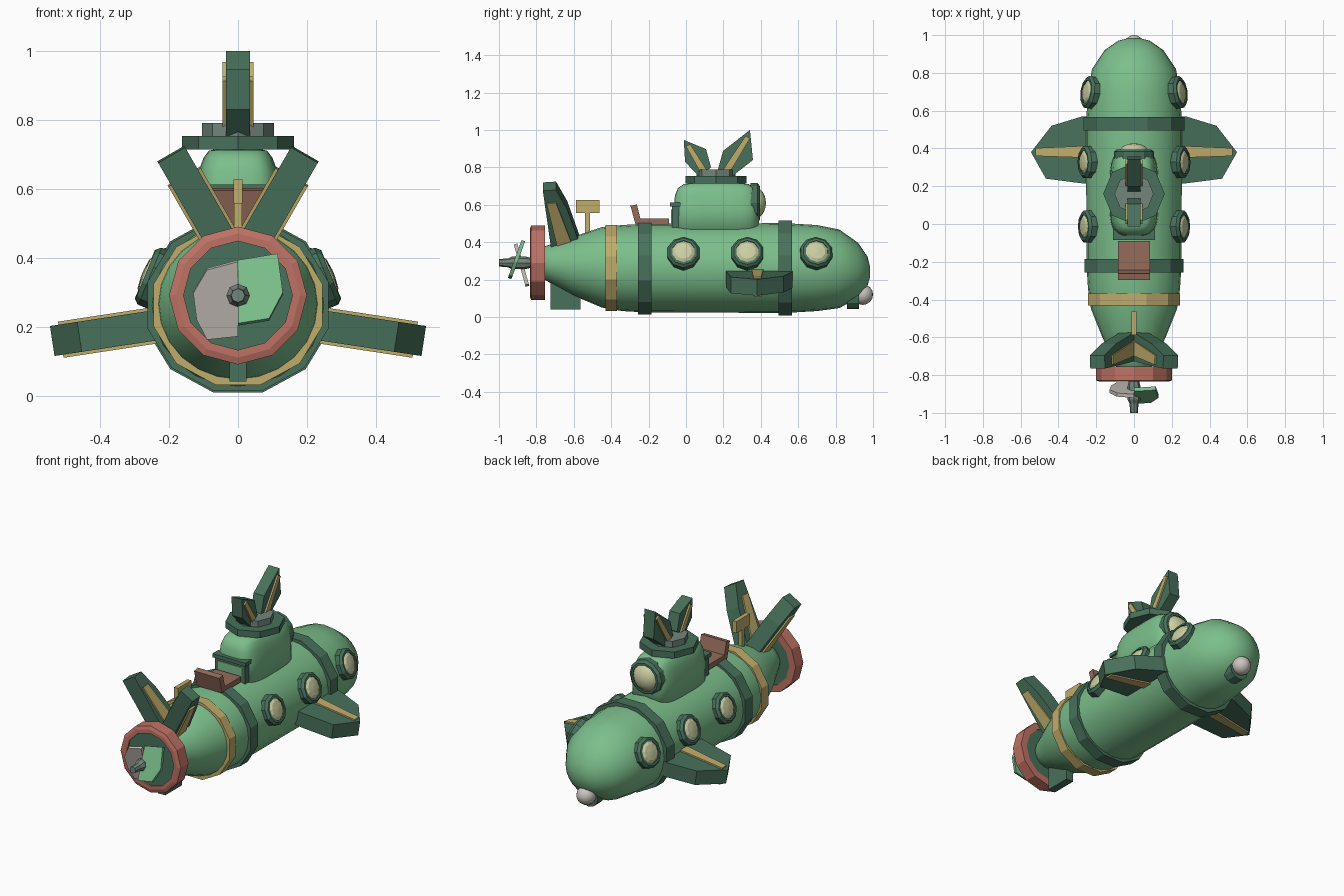
import bpy, bmesh, math
from mathutils import Vector

if "Cube" in bpy.data.objects:
    bpy.data.objects.remove(bpy.data.objects["Cube"])


def material(name, *rgb):
    m = bpy.data.materials.new(name)
    m.use_nodes = True
    m.diffuse_color = (*rgb, 1)
    m.node_tree.nodes["Principled BSDF"].inputs["Base Color"].default_value = (*rgb, 1)
    return m


GREEN = material("light green", 0.20, 0.52, 0.26)
DARK = material("dark green", 0.065, 0.165, 0.105)
GOLD = material("gold", 0.53, 0.42, 0.15)
RED = material("faded red", 0.52, 0.17, 0.13)
BROWN = material("brown", 0.30, 0.15, 0.105)
PALE = material("pale glass", 0.60, 0.62, 0.36)
GREY = material("grey green", 0.17, 0.24, 0.20)
WHITE = material("warm white", 0.60, 0.55, 0.52)

X, Y, Z = Vector((1, 0, 0)), Vector((0, 1, 0)), Vector((0, 0, 1))


def finish(name, bm, mat, smooth=False):
    bmesh.ops.recalc_face_normals(bm, faces=bm.faces[:])
    me = bpy.data.meshes.new(name)
    bm.to_mesh(me)
    bm.free()
    me.materials.append(mat)
    for p in me.polygons:
        p.use_smooth = smooth
    ob = bpy.data.objects.new(name, me)
    bpy.context.collection.objects.link(ob)
    return ob


def loft(name, rings, mat, closed=False, smooth=False):
    """Skin a list of point rings; closed joins the last ring to the first."""
    bm = bmesh.new()
    rows = [[bm.verts.new(p) for p in ring] for ring in rings]
    pairs = list(zip(rows, rows[1:]))
    if closed:
        pairs.append((rows[-1], rows[0]))
    for a, b in pairs:
        for i in range(len(a)):
            j = (i + 1) % len(a)
            bm.faces.new((a[i], a[j], b[j], b[i]))
    if not closed:
        bm.faces.new(rows[0])
        bm.faces.new(rows[-1])
    return finish(name, bm, mat, smooth)


def revolve(name, profile, origin, axis, mat, segs=12, turn=0.0, wide=1.0, **kw):
    """Profile of (distance, radius[, rise]) turned about an axis."""
    axis = Vector(axis).normalized()
    up = Z if abs(axis.z) < 0.9 else Y
    v = (up - axis * up.dot(axis)).normalized()
    u = v.cross(axis)
    rings = []
    for d, r, *rise in profile:
        c = Vector(origin) + axis * d + v * (rise[0] if rise else 0)
        angles = [2 * math.pi * (i + turn) / segs for i in range(segs)]
        rings.append([c + u * r * wide * math.sin(t) + v * r * math.cos(t) for t in angles])
    return loft(name, rings, mat, **kw)


def prism(name, pts, thick, origin, a, b, mat):
    """Flat outline in the a, b plane, thickened evenly to both sides."""
    a, b, o = Vector(a).normalized(), Vector(b).normalized(), Vector(origin)
    n = a.cross(b) * thick / 2
    base = [o + a * p + b * q for p, q in pts]
    return loft(name, [[p - n for p in base], [p + n for p in base]], mat)


def box(name, x, y0, y1, z0, z1, mat):
    return prism(name, [(y0, z0), (y1, z0), (y1, z1), (y0, z1)], 2 * x, (0, 0, 0), Y, Z, mat)


# Hull, slightly wider than tall, with a raised tapering tail
revolve("hull", [(-0.80, 0.07, 0.03), (-0.72, 0.105, 0.023), (-0.60, 0.158, 0.01),
                 (-0.45, 0.215, 0.004), (-0.34, 0.23, 0), (-0.22, 0.237, 0), (0.53, 0.24, 0),
                 (0.70, 0.23, 0), (0.82, 0.21, -0.004), (0.92, 0.147, -0.012),
                 (0.97, 0.08, -0.018), (0.985, 0.025, -0.02)],
        (0, 0, 0.262), Y, GREEN, segs=24, wide=1.06, smooth=True)

# Hoops round the hull
for name, y, r, h, mat in (("front_hoop", 0.53, 0.262, 0.036, DARK),
                           ("middle_hoop", -0.22, 0.257, 0.036, DARK),
                           ("gold_hoop", -0.40, 0.239, 0.031, GOLD)):
    revolve(name, [(-h, r), (h, r)], (0, y, 0.262), Y, mat, turn=0.5, wide=1.06)

# Tail ring with its inner plate
revolve("tail_ring", [(-0.835, 0.158), (-0.835, 0.18), (-0.828, 0.2), (-0.755, 0.2), (-0.755, 0.158)],
        (0, 0, 0.29), Y, RED, closed=True)
revolve("tail_plate", [(-0.825, 0.162), (-0.76, 0.162)], (0, 0, 0.29), Y, DARK)

# Propeller: hub and two opposed twisted blades
revolve("propeller_hub", [(-1.0, 0.02), (-0.95, 0.024), (-0.93, 0.034), (-0.86, 0.034), (-0.82, 0.025)],
        (0, 0, 0.29), Y, GREY, segs=8)
prism("green_blade", [(0, -0.105), (0.09, -0.09), (0.13, -0.01), (0.115, 0.11), (0, 0.09)],
      0.02, (0, -0.907, 0.305), X, (0, 0.34, 0.94), GREEN)
prism("white_blade", [(0, -0.11), (-0.09, -0.12), (-0.12, -0.06), (-0.13, 0.02),
                      (-0.09, 0.09), (0, 0.115)],
      0.02, (0, -0.88, 0.28), X, (0, -0.27, 0.96), WHITE)

# Keel fin under the tail
box("keel_fin", 0.024, -0.725, -0.565, 0.04, 0.26, DARK)

for s, side in ((1, "left"), (-1, "right")):
    # Slanted tail fin with gold inlay
    o, d = (0, 0, 0.364), (0.5 * s, 0, 0.866)
    prism(side + "_tail_fin", [(-0.72, 0.02), (-0.755, 0.30), (-0.765, 0.385), (-0.695, 0.39),
                               (-0.635, 0.27), (-0.57, 0.06)], 0.09, o, Y, d, DARK)
    prism(side + "_tail_fin_inlay", [(-0.69, 0.05), (-0.745, 0.31), (-0.695, 0.315), (-0.61, 0.06)],
          0.108, o, Y, d, GOLD)

    # Drooping side fin with gold inlay
    o, d = (0, 0, 0.24), (0.988 * s, 0, -0.15)
    prism(side + "_side_fin", [(0.2, 0.57), (0.27, 0.57), (0.435, 0.52), (0.545, 0.38),
                               (0.465, 0.24), (0.27, 0.215), (0.2, 0.215)], 0.088, o, d, Y, DARK)
    prism(side + "_side_fin_inlay", [(0.22, 0.415), (0.52, 0.402), (0.52, 0.36), (0.22, 0.35)],
          0.106, o, d, Y, GOLD)

    # Portholes tilted up with the hull
    for i, (x, y, yaw) in enumerate(((0.235, -0.013, 0), (0.237, 0.328, 0), (0.222, 0.695, 0.14))):
        c, n = (s * x, y, 0.338), (s * 0.92, yaw, 0.38)
        revolve(f"{side}_porthole_frame_{i + 1}", [(-0.03, 0.062), (0.036, 0.062), (0.036, 0.076),
                                                 (0.022, 0.089), (-0.03, 0.089)],
                c, n, DARK, segs=10, closed=True)
        revolve(f"{side}_porthole_glass_{i + 1}", [(-0.02, 0.064), (0.028, 0.064), (0.04, 0.045), (0.044, 0.01)],
                c, n, PALE, segs=10)

# Conning tower with rounded corners
def rounded(z, hx, hy, n=32):
    ring = []
    for i in range(n):
        t = 2 * math.pi * (i + 0.5) / n
        c, k = math.cos(t), math.sin(t)
        ring.append((hx * math.copysign(abs(c) ** 0.5, c),
                     0.162 + hy * math.copysign(abs(k) ** 0.5, k), z))
    return ring

loft("tower", [rounded(*r) for r in ((0.42, 0.13, 0.23), (0.58, 0.125, 0.227), (0.65, 0.115, 0.222),
                                     (0.69, 0.10, 0.205), (0.71, 0.085, 0.175), (0.716, 0.06, 0.13))],
     GREEN, smooth=True)

# Round window on the tower
c = (0, 0.375, 0.61)
revolve("tower_window_frame", [(-0.03, 0.078), (0.02, 0.078), (0.02, 0.09), (0.008, 0.106), (-0.03, 0.106)],
        c, Y, DARK, closed=True)
revolve("tower_window_glass", [(-0.02, 0.08), (0.012, 0.08), (0.035, 0.06), (0.048, 0.032), (0.052, 0.008)],
        c, Y, PALE, segs=16, smooth=True)

# Tower hatch with lintel
box("hatch_frame", 0.10, -0.076, -0.03, 0.48, 0.60, DARK)
box("hatch_lintel", 0.11, -0.086, -0.03, 0.59, 0.612, DARK)
box("hatch_panel", 0.078, -0.08, -0.03, 0.48, 0.575, GREEN)

# Tower cap and upright vanes
revolve("cap_plate", [(0.714, 0.163), (0.753, 0.163)], (0, 0.16, 0), Z, DARK, segs=8)
revolve("cap_disc", [(0.75, 0.104), (0.79, 0.104)], (0, 0.16, 0), Z, GREY, segs=8)
vanes = {"tall_vane": ([(0.342, 1.0), (0.358, 0.84), (0.25, 0.755), (0.17, 0.785), (0.198, 0.888)],
                       [(0.318, 0.968), (0.342, 0.955), (0.235, 0.775), (0.20, 0.79)]),
         "short_vane": ([(-0.012, 0.947), (0.107, 0.898), (0.134, 0.80), (0.07, 0.75), (-0.005, 0.83)],
                        [(0.0, 0.912), (0.022, 0.925), (0.112, 0.785), (0.078, 0.772)])}
for name, (shape, inlay) in vanes.items():
    prism(name, shape, 0.07, (0, 0, 0), Y, Z, DARK)
    prism(name + "_inlay", inlay, 0.09, (0, 0, 0), Y, Z, GOLD)

# Deck seat
box("seat", 0.084, -0.265, -0.09, 0.495, 0.527, BROWN)
prism("seat_back", [(-0.27, 0.495), (-0.24, 0.51), (-0.263, 0.602), (-0.297, 0.595)],
      0.168, (0, 0, 0), Y, Z, BROWN)

# Deck key
box("key_stem", 0.012, -0.54, -0.513, 0.42, 0.57, GOLD)
box("key_handle", 0.013, -0.587, -0.462, 0.557, 0.627, GOLD)

# Nose lamp in its collar
revolve("lamp_collar", [(0.86, 0.062), (0.925, 0.062)], (0, 0, 0.105), Y, DARK)
steps = [math.pi * i / 8 for i in range(9)]
revolve("lamp", [(-0.055 * math.cos(t), 0.055 * max(math.sin(t), 0.02)) for t in steps],
        (0, 0.945, 0.12), Y, WHITE, segs=16, smooth=True)
